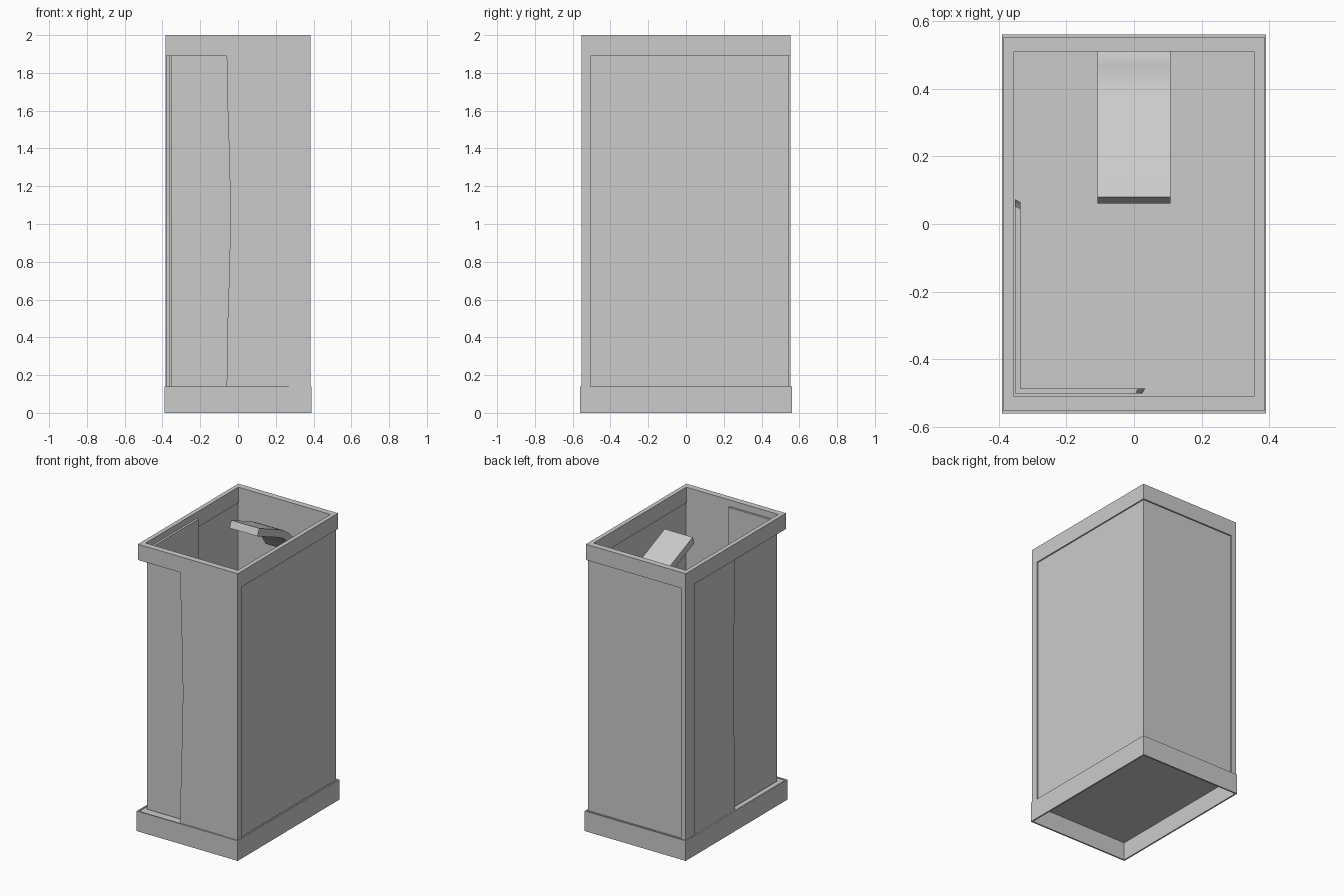
import bpy, bmesh

if "Cube" in bpy.data.objects:
    bpy.data.objects.remove(bpy.data.objects["Cube"])


def loft(name, sections, close=False):
    """Skin equal-length point rings; cap the ends, or join last ring to first."""
    bm = bmesh.new()
    rings = [[bm.verts.new(p) for p in s] for s in sections]
    n = len(rings[0])
    pairs = list(zip(rings, rings[1:]))
    if close:
        pairs.append((rings[-1], rings[0]))
    for a, b in pairs:
        for i in range(n):
            j = (i + 1) % n
            bm.faces.new((a[i], a[j], b[j], b[i]))
    if not close:
        bm.faces.new(rings[0])
        bm.faces.new(rings[-1])
    bmesh.ops.recalc_face_normals(bm, faces=bm.faces)
    mesh = bpy.data.meshes.new(name)
    bm.to_mesh(mesh)
    bm.free()
    ob = bpy.data.objects.new(name, mesh)
    bpy.context.collection.objects.link(ob)
    return ob


def prism(name, outline, z0, z1):
    return loft(name, [[(x, y, z) for x, y in outline] for z in (z0, z1)])


def rect(x, y, z):
    return [(-x, -y, z), (x, -y, z), (x, y, z), (-x, y, z)]


def ring(name, ox, oy, ix, iy, z0, z1):
    return loft(name, [rect(ox, oy, z0), rect(ox, oy, z1),
                       rect(ix, iy, z1), rect(ix, iy, z0)], close=True)


# Heights and sideways bulge of the torn, wavy edges
WAVE = [(0.14, 0.0), (0.45, 0.004), (0.75, 0.014), (1.05, 0.02),
        (1.35, 0.014), (1.65, 0.004), (1.9, 0.0)]

# Rims and floor
ring("top_rim", 0.385, 0.553, 0.355, 0.51, 1.89, 2.0)
ring("base_band", 0.39, 0.56, 0.38, 0.55, 0.0, 0.14)
prism("floor", [p[:2] for p in rect(0.38, 0.55, 0)], 0.125, 0.135)

# Corner posts joining the rims at two opposite corners
prism("front_right_post", [(0.27, -0.553), (0.385, -0.553), (0.385, -0.505),
                           (0.36, -0.505), (0.36, -0.515), (0.27, -0.515)], 0.13, 1.89)
prism("back_left_post", [(-0.35, 0.553), (-0.385, 0.553), (-0.385, 0.45),
                         (-0.36, 0.45), (-0.36, 0.515), (-0.35, 0.515)], 0.13, 1.89)

# Wall wrapping front, right, back and left, leaving the front-left corner open
walls = []
for z, w in WAVE:
    fx, ly = -0.06 + w, 0.0 + w
    walls.append([(x, y, z) for x, y in [
        (fx, -0.55), (0.376, -0.55), (0.376, 0.543), (-0.38, 0.543), (-0.38, ly),
        (-0.36, ly), (-0.36, 0.515), (0.36, 0.515), (0.36, -0.515), (fx, -0.515)]])
loft("torn_wall", walls)

# Angle plate closing the open corner from inside
plate = []
for z, w in WAVE:
    z = 1.96 if z > 1.85 else z
    fx, ly = 0.005 + w, 0.045 + w
    plate.append([(x, y, z) for x, y in [
        (fx, -0.501), (-0.351, -0.501), (-0.351, ly + 0.008),
        (-0.336, ly), (-0.336, -0.486), (fx + 0.008, -0.486)]])
loft("corner_plate", plate)

# Curved flap rising from the back wall
top = [(0.515, 1.715), (0.49, 1.735), (0.47, 1.765), (0.44, 1.81), (0.405, 1.845),
       (0.36, 1.877), (0.31, 1.903), (0.08, 2.0)]
low = [(0.06, 1.953), (0.29, 1.857), (0.335, 1.835), (0.375, 1.805), (0.405, 1.775),
       (0.43, 1.735), (0.46, 1.69), (0.515, 1.665)]
flap = loft("flap", [[(x, y, z) for y, z in top + low] for x in (-0.108, 0.108)])
bpy.context.view_layer.objects.active = flap
flap.select_set(True)
bpy.ops.object.shade_smooth_by_angle()
